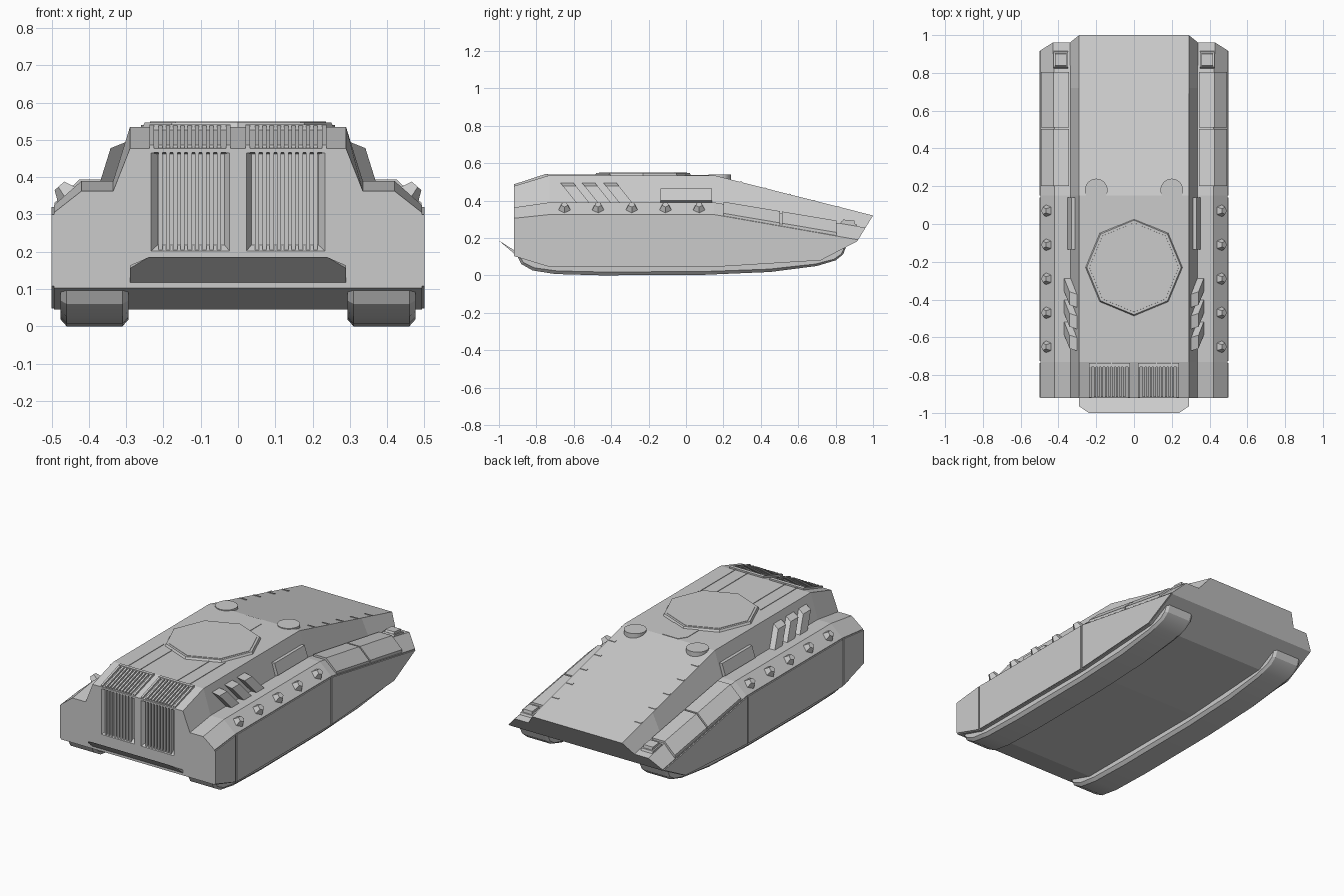
import bpy, bmesh, math
from mathutils import Matrix, Vector

if "Cube" in bpy.data.objects:
    bpy.data.objects.remove(bpy.data.objects["Cube"])


def finish(name, bm):
    bmesh.ops.recalc_face_normals(bm, faces=bm.faces)
    me = bpy.data.meshes.new(name)
    bm.to_mesh(me)
    bm.free()
    ob = bpy.data.objects.new(name, me)
    bpy.context.collection.objects.link(ob)
    return ob


def add_loft(bm, sections):
    rings = [[bm.verts.new(p) for p in s] for s in sections]
    n = len(rings[0])
    for a, b in zip(rings, rings[1:]):
        for i in range(n):
            bm.faces.new((a[i], a[(i + 1) % n], b[(i + 1) % n], b[i]))
    bm.faces.new(rings[0])
    bm.faces.new(rings[-1])


def loft(name, parts, mirror=True):
    """Each part is a list of closed sections; optionally mirrored in x."""
    bm = bmesh.new()
    for sections in parts:
        add_loft(bm, sections)
        if mirror:
            add_loft(bm, [[(-x, y, z) for x, y, z in s] for s in sections])
    return finish(name, bm)


def slab_x(x0, x1, yz):          # yz outline extruded along x
    return [[(x, y, z) for y, z in yz] for x in (x0, x1)]


def slab_y(y0, y1, xz, shear=0):  # xz outline extruded along y
    return [[(x, y + shear * (0.495 - z), z) for x, z in xz] for y in (y0, y1)]


def box(x0, x1, y0, y1, z0, z1):
    return slab_y(y0, y1, [(x0, z0), (x1, z0), (x1, z1), (x0, z1)])


def top_z(y):
    return 0.535 - max(0, y - 0.15) * 0.253


# Main hull
W = 0.494


def hull_section(y, zb, zs, zsh, zt):
    return [(W, y, zb), (W, y, zs), (0.42, y, zsh), (0.335, y, zsh), (0.29, y, zt)]


halves = [
    hull_section(-0.92, 0.103, 0.305, 0.363, 0.477),
    hull_section(-0.73, 0.045, 0.325, 0.39, 0.535),
    hull_section(0.15, 0.045, 0.325, 0.39, 0.535),
    hull_section(0.72, 0.08, 0.225, 0.295, top_z(0.72)),
    [(W, 0.915, 0.182), (W, 0.92, 0.19), (0.43, 0.96, 0.255),
     (0.34, 0.96, 0.255), (0.29, 1.0, 0.32)],
]
hull = loft("hull", [[h + [(-x, y, z) for x, y, z in reversed(h)] for h in halves]], False)

# Grille pockets cut into the front wall
cutter = loft("grille_cutter", [[
    [(x0, y, z0), (x1, y, z0), (x1, y, z1), (x0, y, z1)]
    for y, x0, x1, z0, z1 in ((-0.93, 0.016, 0.242, 0.194, 0.469),
                              (-0.898, 0.036, 0.216, 0.218, 0.462))]])
cutter.hide_render = True
mod = hull.modifiers.new("pockets", 'BOOLEAN')
mod.operation = 'DIFFERENCE'
mod.solver = 'EXACT'
mod.object = cutter
bpy.context.view_layer.objects.active = hull
bpy.ops.object.modifier_apply(modifier="pockets")
bpy.data.objects.remove(cutter)

# Grille slats, front wall and sloped top
xs = [0.046 + i * 0.0195 for i in range(9)]
loft("front_grille_slats", [box(x, x + 0.011, -0.917, -0.89, 0.205, 0.468) for x in xs])
slope = [(-0.917, 0.465), (-0.917, 0.487), (-0.752, 0.541), (-0.738, 0.525)]
loft("top_grille_slats", [slab_x(x, x + 0.011, slope) for x in xs])
frame = [(-0.919, 0.465), (-0.919, 0.487), (-0.75, 0.542), (-0.735, 0.525)]
loft("top_grille_frame", [slab_x(0.02, 0.032, frame), slab_x(0.226, 0.238, frame),
                          box(0.02, 0.238, -0.757, -0.737, 0.52, 0.542)])

# Front blade
outline = [(0.29, -0.91), (0.29, -0.965), (0.24, -1.0),
           (-0.24, -1.0), (-0.29, -0.965), (-0.29, -0.91)]
loft("front_blade", [[[(x, y, 0.135 - (y + 0.92) * 0.63 - t * (y + 1.0) / 0.08)
                       for x, y in outline] for t in (0, 0.018)]], False)

# Side armour plates with seams between
loft("side_plates", [slab_x(0.47, 0.5, p) for p in (
    [(-0.919, 0.108), (-0.735, 0.05), (-0.735, 0.32), (-0.919, 0.3)],
    [(-0.725, 0.048), (0.14, 0.048), (0.14, 0.32), (-0.725, 0.32)],
    [(0.15, 0.048), (0.72, 0.083), (0.915, 0.186), (0.15, 0.32)])])

# Tracks
path = [(-0.9, 0.1), (-0.88, 0.06), (-0.82, 0.026), (-0.7, 0.007), (-0.45, 0), (0.1, 0.003),
        (0.45, 0.018), (0.7, 0.05), (0.8, 0.08), (0.84, 0.112), (0.855, 0.15),
        (0.8, 0.15), (0.7, 0.1), (-0.72, 0.09), (-0.84, 0.11)]
track = loft("tracks", [[[(x, y * k, 0.12 + (z - 0.12) * m) for y, z in path]
                         for x, k, m in ((0.294, 0.988, 0.85), (0.31, 1, 1),
                                         (0.46, 1, 1), (0.476, 0.988, 0.85))]])
bpy.ops.object.select_all(action='DESELECT')
track.select_set(True)
bpy.context.view_layer.objects.active = track
bpy.ops.object.shade_smooth_by_angle(angle=math.radians(25))


# Shoulder boxes over the sloping rear
def shoulder_section(y):
    h, s = 0.39 - (y - 0.15) * 0.1667, 0.32 - (y - 0.15) * 0.169
    return [(0.345, y, h - 0.01), (0.345, y, h + 0.012), (0.426, y, h + 0.012),
            (0.492, y, s + 0.02), (0.492, y, s)]


loft("shoulder_boxes", [[shoulder_section(a), shoulder_section(b)]
                        for a, b in ((0.2, 0.503), (0.512, 0.805))])

# Rear lamps at the ends of the shoulders
loft("rear_lamps", [
    slab_x(0.35, 0.425, [(0.82, 0.27), (0.83, 0.288), (0.91, 0.275), (0.918, 0.255)]),
    slab_x(0.358, 0.417, [(0.83, 0.28), (0.84, 0.298), (0.9, 0.293), (0.905, 0.265)])])

# Angled exhausts and the stowage panel on the cabin sides
ex = [(0.3, 0.495), (0.342, 0.478), (0.37, 0.388), (0.325, 0.388)]
loft("exhausts", [slab_y(y, y + 0.07, ex, 0.8) for y in (-0.672, -0.557, -0.442)])
loft("side_panels", [slab_y(-0.135, 0.14, [(0.3, 0.465), (0.33, 0.465), (0.352, 0.4), (0.33, 0.388)])])

# Faceted knobs along the shoulders
bm = bmesh.new()
for sx in (-1, 1):
    nrm = Vector((sx * 0.66, 0, 0.75)).normalized()
    rot = nrm.to_track_quat('Z', 'Y').to_matrix().to_4x4()
    up = Vector((-sx * 0.75, 0, 0.66))
    a = rot.to_3x3().inverted() @ up
    spin = Matrix.Rotation(math.atan2(a.y, a.x) + math.pi, 4, 'Z')
    for i in range(5):
        pos = Vector((sx * 0.462, -0.65 + i * 0.18, 0.36)) + nrm * 0.009
        # first vertex of the cone is on +y, so turn it onto the slope direction
        bmesh.ops.create_cone(bm, cap_ends=True, segments=5, radius1=0.034, radius2=0.019,
                              depth=0.03, matrix=Matrix.Translation(pos) @ rot @ spin
                              @ Matrix.Rotation(-math.pi / 2, 4, 'Z'))
finish("shoulder_knobs", bm)

# Octagonal turret plate
bm = bmesh.new()
for r1, r2, z, d in ((0.262, 0.25, 0.536, 0.022), (0.24, 0.236, 0.54, 0.018)):
    bmesh.ops.create_cone(bm, cap_ends=True, segments=8, radius1=r1, radius2=r2, depth=d,
                          matrix=Matrix.Translation((0, -0.23, z)))
finish("turret_plate", bm)

# Round hatches
bm = bmesh.new()
for sx in (-1, 1):
    bmesh.ops.create_cone(bm, cap_ends=True, segments=24, radius1=0.06, radius2=0.06,
                          depth=0.04, matrix=Matrix.Translation((sx * 0.2, 0.18, 0.52)))
finish("round_hatches", bm)

# Deck seams, driver hatch and rear-slope clips
loft("deck_ribs", [box(x, x + 0.006, -0.74, -0.4, 0.53, 0.538) for x in (0.117, 0.195)])
hatch = [(0.08, -0.04), (0.08, 0.1), (0.05, 0.145), (-0.05, 0.145), (-0.08, 0.1), (-0.08, -0.04)]
loft("driver_hatch", [[[(x, y, z) for x, y in hatch] for z in (0.53, 0.5375)]], False)
loft("slope_clips", [slab_x(0.245, 0.288, [(y, top_z(y) - 0.005), (y, top_z(y) + 0.003),
                                          (y + 0.012, top_z(y + 0.012) + 0.003),
                                          (y + 0.012, top_z(y + 0.012) - 0.005)])
                     for y in (0.29, 0.42, 0.55, 0.68, 0.81)])
